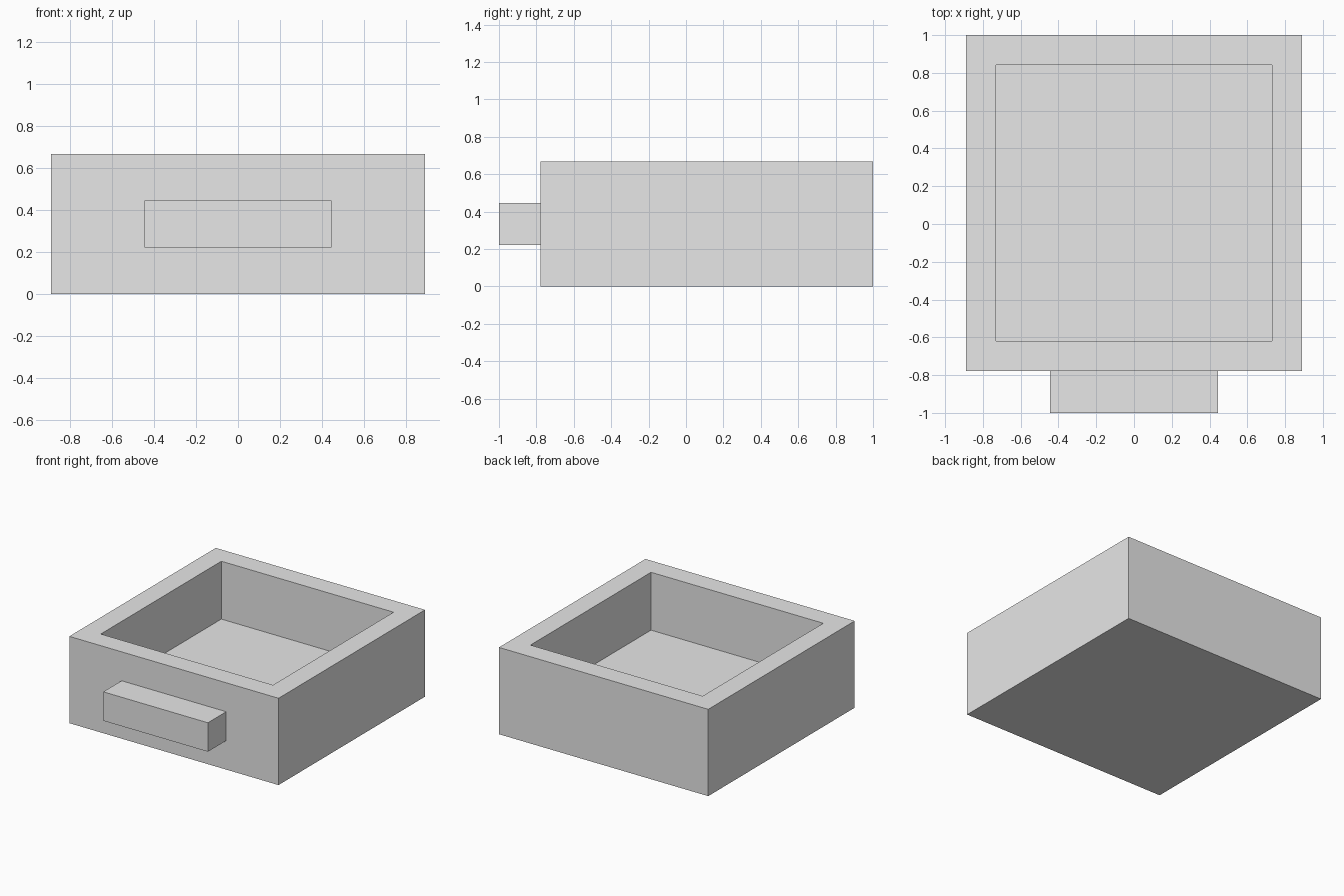
import bpy
import bmesh
from mathutils import Matrix, Vector

cube = bpy.data.objects.get("Cube")
if cube:
    bpy.data.objects.remove(cube, do_unlink=True)

U = 2 / 9  # module: wall thickness, floor thickness and handle depth

grey = bpy.data.materials.new("plain_grey")
grey.use_nodes = True
colour = (0.8, 0.8, 0.8, 1)
grey.diffuse_color = colour
grey.node_tree.nodes["Principled BSDF"].inputs["Base Color"].default_value = colour


def box(bm, size, centre):
    """Add a box to bm, with size and centre in modules."""
    matrix = Matrix.Translation(Vector(centre) * U) @ Matrix.Diagonal((*[s * U for s in size], 1))
    bmesh.ops.create_cube(bm, size=1, matrix=matrix)


def finish(bm, name):
    mesh = bpy.data.meshes.new(name)
    bm.to_mesh(mesh)
    bm.free()
    mesh.materials.append(grey)
    obj = bpy.data.objects.new(name, mesh)
    bpy.context.collection.objects.link(obj)
    return obj


# Open tray: inset the top face for the rim, then sink it to the floor
bm = bmesh.new()
box(bm, (8, 8, 3), (0, 0.5, 1.5))
bm.faces.ensure_lookup_table()
top = max(bm.faces, key=lambda f: f.calc_center_median().z)
bmesh.ops.inset_individual(bm, faces=[top], thickness=U)
floor = bmesh.ops.extrude_discrete_faces(bm, faces=[top])["faces"][0]
bmesh.ops.translate(bm, verts=floor.verts, vec=(0, 0, -2 * U))
finish(bm, "tray")

# Front handle block, without the face hidden against the tray
bm = bmesh.new()
box(bm, (4, 1, 1), (0, -4, 1.5))
back = max(bm.faces, key=lambda f: f.calc_center_median().y)
bmesh.ops.delete(bm, geom=[back], context="FACES_ONLY")
finish(bm, "handle")
